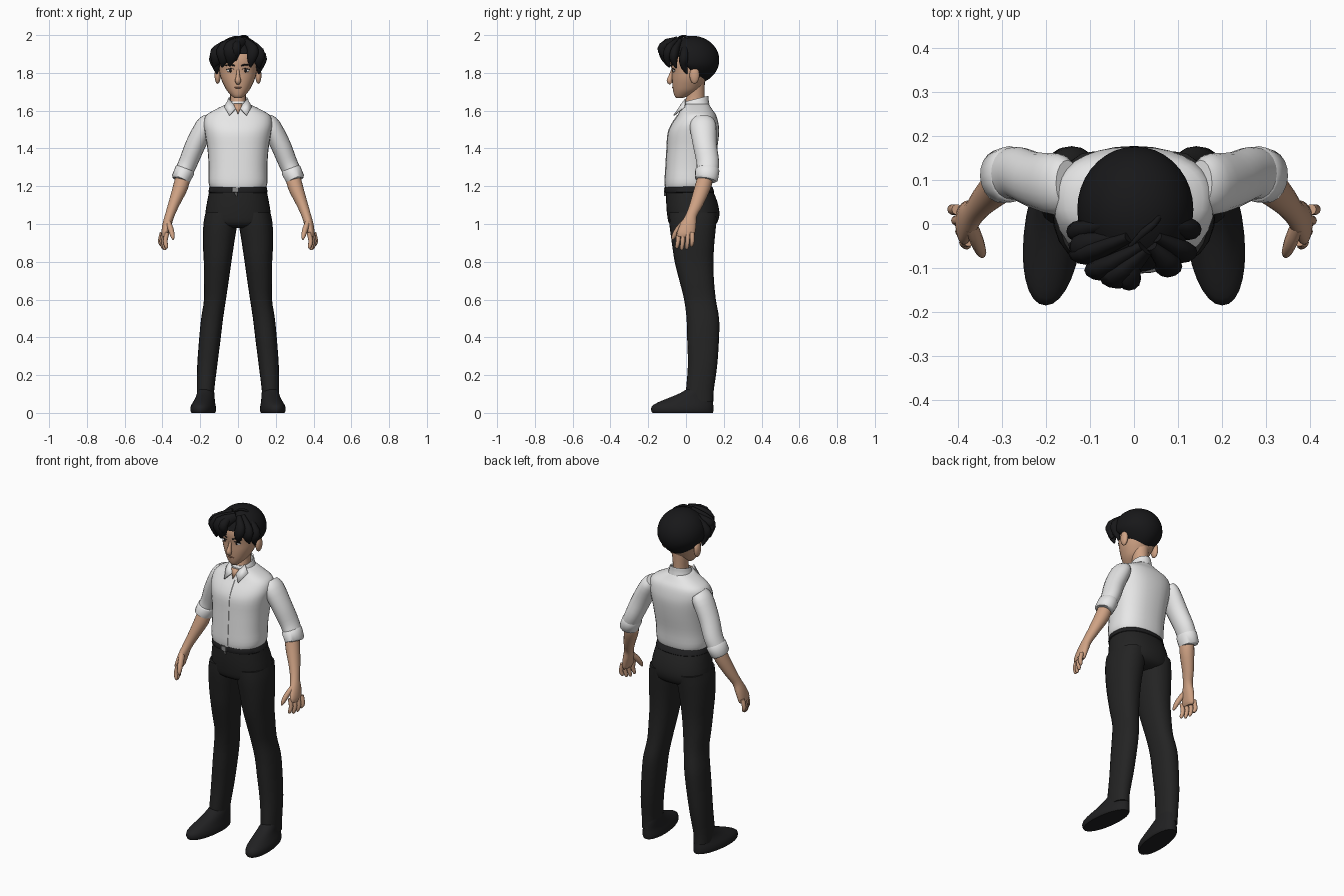
import bpy, bmesh, math
from mathutils import Vector


def material(name, rgb):
    m = bpy.data.materials.new(name)
    m.diffuse_color = (*rgb, 1)
    return m


SKIN = material("skin", (0.62, 0.36, 0.23))
SHIRT = material("white cloth", (0.80, 0.80, 0.80))
PANTS = material("black cloth", (0.017, 0.017, 0.017))
HAIR = material("black hair", (0.009, 0.009, 0.010))
SHOE = material("black leather", (0.015, 0.015, 0.016))
METAL = material("grey metal", (0.25, 0.25, 0.25))
EYE = material("eye white", (0.75, 0.72, 0.70))
LIP = material("lip brown", (0.36, 0.17, 0.11))


def finish(name, bm, mat, mirror=False, thick=0):
    bmesh.ops.recalc_face_normals(bm, faces=bm.faces)
    me = bpy.data.meshes.new(name)
    bm.to_mesh(me)
    bm.free()
    me.materials.append(mat)
    ob = bpy.data.objects.new(name, me)
    bpy.context.collection.objects.link(ob)
    if thick:
        ob.modifiers.new("thickness", "SOLIDIFY").thickness = thick
    if mirror:
        ob.modifiers.new("mirror", "MIRROR").use_mirror_merge = False
    bpy.ops.object.select_all(action="DESELECT")
    ob.select_set(True)
    bpy.context.view_layer.objects.active = ob
    bpy.ops.object.shade_smooth_by_angle(angle=math.radians(50))
    return ob


def refine(rings, steps):
    # smooth spline through the given sections
    out = []
    for i in range(len(rings) - 1):
        p0, p1, p2 = rings[max(i - 1, 0)], rings[i], rings[i + 1]
        p3 = rings[min(i + 2, len(rings) - 1)]
        for k in range(steps):
            t = k / steps
            out.append(tuple(
                0.5 * (2 * b + (c - a) * t + (2 * a - 5 * b + 4 * c - d) * t * t
                       + (3 * b - a - 3 * c + d) * t ** 3)
                for a, b, c, d in zip(p0, p1, p2, p3)))
    return out + [rings[-1]]


def loft(name, rings, mat, sides=20, steps=3, n=2.0, flat=False, mirror=False,
         caps=True, shear=0, tilt=0):
    """Rings are (x, y, z, half width, half depth)."""
    rings = refine(rings, steps)
    cen = [Vector(r[:3]) for r in rings]
    bm = bmesh.new()
    loops = []
    for i, r in enumerate(rings):
        if flat:
            u, v = Vector((1, 0, 0)), Vector((0, 1, 0))
        else:
            t = (cen[min(i + 1, len(cen) - 1)] - cen[max(i - 1, 0)]).normalized()
            u = Vector((0, 1, 0)).cross(t).normalized()
            v = t.cross(u)
        loop = []
        for k in range(sides):
            a = 2 * math.pi * k / sides
            c, s = math.cos(a), math.sin(a)
            c = math.copysign(abs(c) ** (2 / n), c)
            s = math.copysign(abs(s) ** (2 / n), s)
            p = cen[i] + u * c * r[3] + v * s * r[4]
            p.x += shear * p.y
            p.z += tilt * (p.y - 0.05)
            loop.append(bm.verts.new(p))
        loops.append(loop)
    for a, b in zip(loops, loops[1:]):
        for k in range(sides):
            j = (k + 1) % sides
            bm.faces.new((a[k], a[j], b[j], b[k]))
    if caps:
        bm.faces.new(loops[0])
        bm.faces.new(loops[-1])
    return finish(name, bm, mat, mirror)


def stack(name, rows, mat, **kw):
    """Level sections given as (z, x, half width, front y, back y)."""
    rings = [(x, (f + b) / 2, z, w, (b - f) / 2) for z, x, w, f, b in rows]
    return loft(name, rings, mat, flat=True, **kw)


def ball(name, loc, size, mat, mirror=False, rule=None, seg=16):
    bm = bmesh.new()
    bmesh.ops.create_uvsphere(bm, u_segments=seg, v_segments=seg * 3 // 4, radius=1)
    for v in bm.verts:
        v.co = Vector(loc) + Vector(a * b for a, b in zip(v.co, size))
        if rule:
            rule(v.co)
    return finish(name, bm, mat, mirror)


def sheet(name, pts, mat, thick, mirror=False):
    bm = bmesh.new()
    bm.faces.new([bm.verts.new(p) for p in pts])
    return finish(name, bm, mat, mirror, thick)


# Shirt body, front strip and sleeves
torso = [(1.185, 0, .143, -.107, .13), (1.22, 0, .156, -.112, .14),
         (1.30, 0, .155, -.108, .147), (1.40, 0, .162, -.102, .165),
         (1.48, 0, .175, -.096, .175), (1.53, 0, .182, -.075, .172),
         (1.575, 0, .170, -.045, .16), (1.605, 0, .122, -.03, .14),
         (1.635, 0, .062, -.02, .12)]
stack("shirt_body", torso, SHIRT, sides=32, n=2.4)
loft("shirt_front_strip", [(0, f + .002, z, .012, .004) for z, x, w, f, b in torso[:7]],
     SHIRT, sides=8, n=4)
loft("sleeve", [(.15, .09, 1.555, .035, .055), (.175, .09, 1.52, .05, .07),
                (.225, .10, 1.42, .053, .063), (.262, .115, 1.33, .05, .06),
                (.285, .113, 1.28, .048, .058)], SHIRT, mirror=True)
loft("rolled_cuff", [(.277, .113, 1.295, .047, .057), (.281, .113, 1.285, .053, .064),
                     (.303, .108, 1.238, .051, .061), (.305, .107, 1.232, .043, .052)],
     SHIRT, steps=1, mirror=True)

# Collar: a stand leaning back and two folded points
loft("collar_stand", [(0, .05, 1.615, .070, .074), (0, .05, 1.64, .060, .070),
                      (0, .055, 1.662, .052, .064), (0, .055, 1.655, .046, .058)],
     SHIRT, flat=True, caps=False, tilt=.25)
sheet("collar_point", [(.048, .0, 1.662), (.008, -.030, 1.612), (.045, -.062, 1.573),
                       (.072, -.005, 1.618)], SHIRT, .006, True)
sheet("open_neck", [(-.024, -.024, 1.635), (.024, -.024, 1.635), (0, -.049, 1.58)],
      SKIN, .004)

# Forearms and hands
loft("forearm", [(.29, .105, 1.26, .038, .04), (.303, .09, 1.20, .040, .042),
                 (.338, .057, 1.11, .030, .035), (.360, .03, 1.05, .025, .029),
                 (.375, .015, 1.00, .024, .040), (.386, .0, .95, .020, .047),
                 (.389, -.003, .93, .013, .040)], SKIN, mirror=True)
for i, drop in enumerate((.018, .004, 0, .008)):
    loft(f"finger_{i + 1}",
         [(.402 - .009 * i, .033 - .024 * i, .955, .012, .012),
          (.412 - .009 * i, .033 - .025 * i, .91, .012, .012),
          (.406 - .009 * i, .030 - .026 * i, .872 + drop, .010, .010),
          (.404 - .009 * i, .030 - .026 * i, .862 + drop, .004, .005)],
         SKIN, sides=10, steps=2, mirror=True)
loft("thumb", [(.370, -.005, 1.01, .015, .018), (.355, -.042, .97, .015, .017),
               (.346, -.065, .935, .011, .012), (.343, -.072, .918, .004, .005)],
     SKIN, sides=10, steps=2, mirror=True)

# Trousers: hips and legs
stack("trouser_hips", [(1.197, 0, .147, -.104, .133), (1.12, 0, .163, -.105, .165),
                       (1.05, 0, .173, -.100, .177), (1.0, 0, .165, -.088, .16),
                       (.98, 0, .10, -.05, .12)], PANTS, sides=32, n=2.3)
stack("trouser_leg", [(1.06, .09, .082, -.09, .165), (1.0, .094, .089, -.088, .16),
                      (.90, .103, .083, -.075, .15), (.80, .108, .073, -.06, .145),
                      (.70, .115, .066, -.035, .148), (.60, .122, .058, -.01, .158),
                      (.50, .137, .058, .003, .175), (.40, .148, .057, .006, .175),
                      (.25, .163, .053, .01, .165), (.12, .172, .046, .0, .147),
                      (.06, .173, .045, .0, .145)], PANTS, n=2.3, mirror=True)

# Belt and buckle
stack("belt", [(1.165, 0, .152, -.110, .145), (1.17, 0, .157, -.113, .149),
               (1.195, 0, .152, -.111, .141), (1.2, 0, .147, -.107, .135)],
      SHOE, sides=32, n=2.3, steps=1)
loft("buckle", [(-.015, -.113, 1.168, .016, .004), (-.015, -.112, 1.194, .016, .004)],
     METAL, sides=8, n=5, steps=1)
loft("belt_tip", [(-.012, -.112, 1.168, .006, .005), (-.008, -.111, 1.148, .005, .005)],
     METAL, sides=8, steps=1)

# Shoes with flat soles, toes turned out
stack("shoe", [(0, .182, .060, -.178, .143), (.012, .182, .066, -.184, .145),
               (.035, .182, .064, -.181, .145), (.055, .18, .057, -.15, .143),
               (.08, .177, .049, -.09, .143), (.105, .177, .045, -.03, .142),
               (.13, .177, .040, .01, .138)],
      SHOE, sides=28, steps=2, n=2.1, mirror=True, shear=-.1)

# Head, neck and face
stack("neck", [(1.58, 0, .05, -.015, .10), (1.64, 0, .042, -.005, .098),
               (1.69, 0, .042, .005, .098), (1.76, 0, .05, .005, .10)], SKIN)
stack("head", [(1.668, 0, .020, -.052, -.015), (1.68, 0, .035, -.061, .02),
               (1.705, 0, .058, -.068, .065), (1.735, 0, .075, -.072, .09),
               (1.77, 0, .090, -.074, .11), (1.81, 0, .099, -.075, .125),
               (1.87, 0, .102, -.082, .13), (1.93, 0, .085, -.06, .11),
               (1.96, 0, .05, -.02, .07)], SKIN, sides=28, n=2.1)
loft("nose", [(0, -.070, 1.82, .007, .007), (0, -.080, 1.785, .010, .012),
              (0, -.087, 1.758, .016, .016), (0, -.078, 1.744, .010, .010)],
     SKIN, sides=10)
ball("ear", (.108, .045, 1.788), (.016, .026, .046), SKIN, True)
ball("eye", (.041, -.063, 1.812), (.019, .007, .009), EYE, True)
ball("iris", (.040, -.067, 1.812), (.008, .005, .009), HAIR, True)
loft("eyelid_line", [(.020, -.073, 1.820, .002, .003), (.040, -.070, 1.823, .002, .003),
                     (.062, -.060, 1.817, .002, .003)], HAIR, sides=6, mirror=True)
loft("eyebrow", [(.018, -.079, 1.838, .004, .003), (.042, -.074, 1.844, .004, .003),
                 (.068, -.060, 1.838, .002, .003)], HAIR, sides=6, mirror=True)
ball("mouth", (0, -.070, 1.722), (.022, .004, .004), LIP)


# Hair cap, trimmed along a hairline that drops towards the nape
def hairline(p):
    edge = 1.90 - .15 * min(max((p.y + .05) / .13, 0), 1)
    p.z = max(p.z, edge)
    if p.z < 1.84:
        p.x *= 1 - (1.84 - p.z) * 2.5


ball("hair_cap", (.003, .033, 1.868), (.132, .143, .128), HAIR, rule=hairline, seg=36)

# Locks of the fringe and sides: start, bulge, end, half width
locks = [((.03, -.06, 1.97), (-.03, -.118, 1.935), (-.045, -.095, 1.835), .042),
         ((.02, -.05, 1.975), (-.065, -.10, 1.93), (-.085, -.085, 1.83), .040),
         ((-.01, -.03, 1.98), (-.10, -.065, 1.915), (-.128, -.045, 1.83), .038),
         ((.0, -.06, 1.97), (-.010, -.122, 1.94), (-.012, -.100, 1.865), .026),
         ((.04, -.05, 1.97), (.078, -.090, 1.925), (.066, -.088, 1.83), .030),
         ((.05, -.03, 1.97), (.105, -.060, 1.91), (.112, -.050, 1.825), .034),
         ((-.06, .0, 1.96), (-.122, -.015, 1.89), (-.112, .005, 1.795), .028),
         ((.06, .0, 1.96), (.122, -.010, 1.89), (.110, .005, 1.795), .028),
         ((-.05, -.03, 1.96), (-.118, -.045, 1.925), (-.145, -.045, 1.88), .018)]
for i, (a, b, c, w) in enumerate(locks):
    m = [(p + q) / 2 for p, q in zip(b, c)]
    m[1] -= .010
    loft(f"hair_lock_{i + 1}", [(*a, w * .5, .012), (*b, w, .024),
                                (*m, w * .85, .020), (*c, .004, .004)],
         HAIR, sides=12)
# Loose strand on the crown
loft("crown_strand", [(.06, .02, 1.975, .005, .006), (.045, .0, 1.992, .006, .008),
                      (.02, -.02, 1.994, .006, .008), (-.01, -.05, 1.975, .003, .004)],
     HAIR, sides=8)
